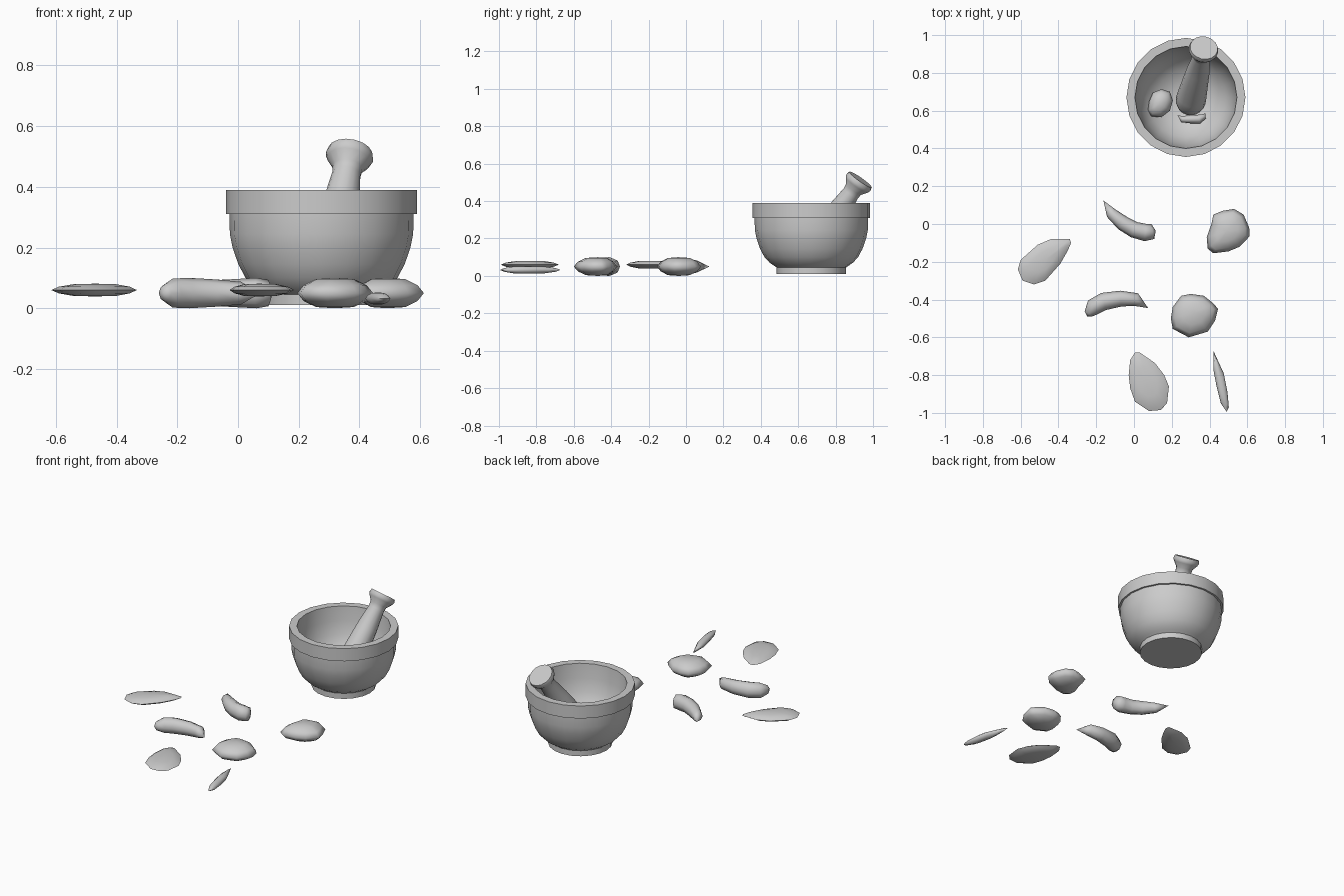
import bpy, math
from mathutils import Vector

if "Cube" in bpy.data.objects:
    bpy.data.objects.remove(bpy.data.objects["Cube"])


def make(name, verts, faces, angle=50):
    me = bpy.data.meshes.new(name)
    me.from_pydata([tuple(v) for v in verts], [], faces)
    ob = bpy.data.objects.new(name, me)
    bpy.context.collection.objects.link(ob)
    bpy.ops.object.select_all(action='DESELECT')
    ob.select_set(True)
    bpy.context.view_layer.objects.active = ob
    bpy.ops.object.mode_set(mode='EDIT')
    bpy.ops.mesh.select_all(action='SELECT')
    bpy.ops.mesh.normals_make_consistent(inside=False)
    bpy.ops.object.mode_set(mode='OBJECT')
    bpy.ops.object.shade_smooth_by_angle(angle=math.radians(angle))
    return ob


def skin(name, rings, start, end, angle=50):
    """Join equal rings of points, closing both ends onto single points."""
    n = len(rings[0])
    verts = [p for r in rings for p in r] + [start, end]
    s, e, last = len(verts) - 2, len(verts) - 1, (len(rings) - 1) * n
    faces = []
    for i in range(n):
        j = (i + 1) % n
        faces += [(s, j, i), (e, last + i, last + j)]
        for k in range(0, last, n):
            faces.append((k + i, k + j, k + n + j, k + n + i))
    return make(name, verts, faces, angle)


def lathe(name, profile, n, angle=40):
    """Profile of (radius, z); first and last points lie on the axis."""
    rings = [[(r * math.cos(2 * math.pi * i / n), r * math.sin(2 * math.pi * i / n), z)
              for i in range(n)] for r, z in profile[1:-1]]
    return skin(name, rings, (0, 0, profile[0][1]), (0, 0, profile[-1][1]), angle)


def pillow(name, outline, z, h):
    """Flat clove: outline at mid height, domed above and below."""
    n = len(outline)
    cx, cy = sum(p[0] for p in outline) / n, sum(p[1] for p in outline) / n
    rings = [[(cx + (x - cx) * s, cy + (y - cy) * s, z + h * t) for x, y in outline]
             for s, t in ((.5, -.92), (.83, -.52), (1, 0), (.83, .52), (.5, .92))]
    return skin(name, rings, (cx, cy, z - h), (cx, cy, z + h), 80)


def crescent(name, spine, z, h, n=8):
    """Curved clove: spine of (x, y, half width), tips have zero width."""
    pts = [Vector((x, y, z)) for x, y, w in spine]
    wmax = max(p[2] for p in spine)
    rings = []
    for k in range(1, len(pts) - 1):
        d = (pts[k + 1] - pts[k - 1]).normalized()
        side = Vector((-d.y, d.x, 0))
        w = spine[k][2]
        rings.append([pts[k] + side * w * math.cos(2 * math.pi * i / n)
                      + Vector((0, 0, h * w / wmax * math.sin(2 * math.pi * i / n)))
                      for i in range(n)])
    return skin(name, rings, pts[0], pts[-1], 80)


# Mortar bowl with foot, collar and hollow
bowl = lathe("mortar", [(0, .01), (.185, .01), (.185, .045), (.2, .055), (.222, .07),
                        (.25, .1), (.274, .145), (.293, .2), (.302, .245), (.303, .31),
                        (.315, .31), (.315, .39), (.27, .39), (.262, .3), (.245, .22),
                        (.21, .15), (.15, .095), (.08, .065), (0, .055)], 20)
bowl.location = (.275, .67, 0)

# Pestle leaning on the rim
tip, top = Vector((.298, .645, .105)), Vector((.37, .933, .515))
L = (top - tip).length
pestle = lathe("pestle", [(0, -.06), (.04, -.052), (.068, -.025), (.08, .01), (.078, .06),
                          (.062, L - .22), (.047, L - .09), (.05, L - .065),
                          (.072, L - .035), (.079, L - .02), (.074, L), (0, L)], 16)
pestle.rotation_euler = (top - tip).to_track_quat('Z', 'Y').to_euler()
pestle.location = tip

# Broad cloves
pillow("clove_left", [(-.34, -.08), (-.44, -.08), (-.51, -.11), (-.60, -.19), (-.615, -.24),
                      (-.59, -.30), (-.53, -.32), (-.47, -.30), (-.39, -.21), (-.35, -.14),
                      (-.333, -.1)], .06, .021)
pillow("clove_front", [(.005, -.68), (-.02, -.72), (-.028, -.8), (-.02, -.87), (.005, -.94),
                       (.08, -.99), (.14, -.985), (.175, -.95), (.185, -.86), (.16, -.8),
                       (.11, -.735), (.03, -.68)], .06, .021)
pillow("clove_middle", [(.30, -.37), (.37, -.38), (.42, -.42), (.445, -.45), (.43, -.51),
                        (.39, -.57), (.29, -.6), (.205, -.555), (.195, -.5), (.205, -.44),
                        (.25, -.38)], .05, .05)
pillow("clove_right", [(.41, 0), (.42, .05), (.47, .07), (.53, .08), (.58, .05), (.61, -.02),
                       (.612, -.065), (.56, -.12), (.5, -.145), (.42, -.155), (.39, -.13),
                       (.385, -.07)], .05, .05)
# Thin sliver
pillow("clove_sliver", [(.42, -.67), (.445, -.725), (.475, -.79), (.495, -.89), (.502, -.97),
                        (.49, -.995), (.46, -.95), (.437, -.86), (.42, -.77)], .032, .02)

# Curved cloves
crescent("clove_back", [(-.162, .125, 0), (-.12, .057, .03), (-.06, .005, .04),
                        (0, -.03, .043), (.06, -.045, .046), (.1, -.04, .04),
                        (.115, -.035, 0)], .05, .05)
crescent("clove_curved", [(.075, -.445, 0), (.01, -.40, .035), (-.07, -.395, .042),
                          (-.16, -.41, .047), (-.215, -.44, .045), (-.24, -.475, .025),
                          (-.247, -.49, 0)], .05, .05)

# Pieces inside the bowl
pillow("clove_in_bowl", [(.08, .65), (.1, .695), (.145, .714), (.19, .7), (.206, .655),
                         (.19, .6), (.145, .565), (.09, .57), (.073, .6)], .15, .045)
crescent("sliver_in_bowl", [(.23, .575, 0), (.255, .555, .017), (.3, .555, .022),
                            (.345, .555, .024), (.37, .57, .015), (.378, .585, 0)], .12, .03)
